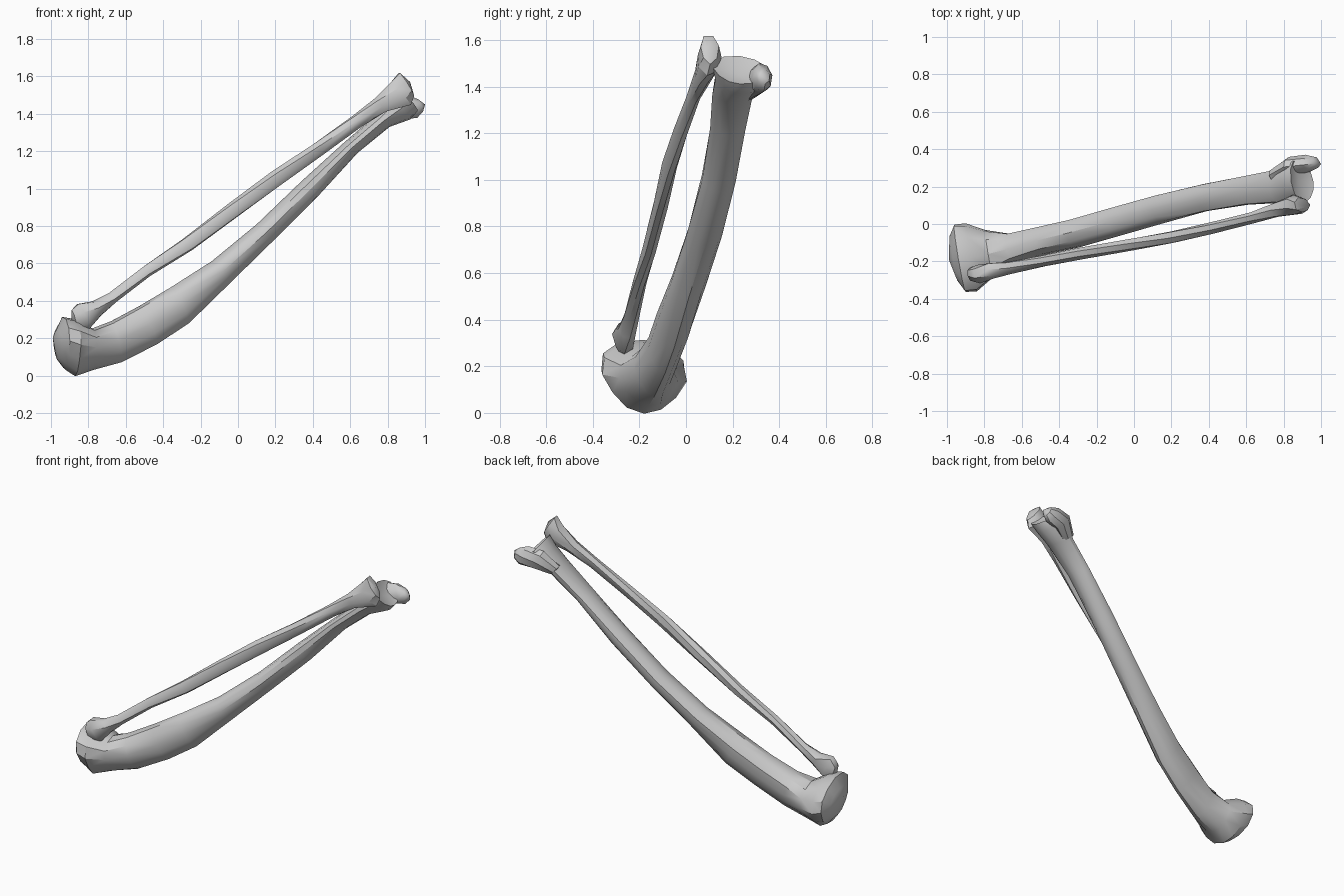
import bpy, bmesh, math, random
from mathutils import Vector

cube = bpy.data.objects.get("Cube")
if cube:
    bpy.data.objects.remove(cube, do_unlink=True)
random.seed(4)

bone = bpy.data.materials.new("bone_grey")
bone.use_nodes = True
bone_colour = (0.6, 0.6, 0.6, 1)
bone.diffuse_color = bone_colour
bone.node_tree.nodes["Principled BSDF"].inputs["Base Color"].default_value = bone_colour

ACROSS = Vector((-0.17, 1, -0.08))   # sideways direction of every ring


def make_bone(name, rings, sides, ridge, twist, rough, tips):
    """Loft rings given as (back x, back z, front x, front z, middle y, half width)."""
    bm = bmesh.new()
    loops = []
    for i, (bx, bz, fx, fz, y, half) in enumerate(rings):
        back, front = Vector((bx, y, bz)), Vector((fx, y, fz))
        middle, depth = (back + front) / 2, (back - front) / 2
        loop = []
        for k in range(sides):
            a = math.tau * k / sides + twist * i
            s, c = math.sin(a), math.cos(a)
            # narrower towards the front ridge
            width = half * c * (1 + ridge * s)
            p = middle + ACROSS * width + depth * s
            p += (p - middle) * random.uniform(-rough, rough)
            loop.append(bm.verts.new(p))
        loops.append(loop)
    for one, two in zip(loops, loops[1:]):
        for k in range(sides):
            n = (k + 1) % sides
            bm.faces.new((one[k], one[n], two[n], two[k]))
    # End caps fan out to a raised or sunken centre
    for loop, tip in zip((loops[0], loops[-1]), tips):
        centre = bm.verts.new(tip)
        for k in range(sides):
            bm.faces.new((loop[k], loop[(k + 1) % sides], centre))
    bmesh.ops.triangulate(bm, faces=[f for f in bm.faces if len(f.verts) > 3])
    bmesh.ops.recalc_face_normals(bm, faces=bm.faces)
    mesh = bpy.data.meshes.new(name)
    bm.to_mesh(mesh)
    bm.free()
    mesh.materials.append(bone)
    obj = bpy.data.objects.new(name, mesh)
    bpy.context.collection.objects.link(obj)
    bpy.ops.object.select_all(action='DESELECT')
    obj.select_set(True)
    bpy.context.view_layer.objects.active = obj
    bpy.ops.object.shade_smooth_by_angle(angle=math.radians(35))
    return obj


# Shin bone: broad knee end, ridged shaft, flared ankle end
make_bone("shin_bone", [
    (-.97, .25, -.96, .08, -.18, .12),
    (-.94, .31, -.92, .03, -.18, .18),
    (-.87, .30, -.87, .00, -.18, .18),
    (-.78, .25, -.77, .03, -.16, .125),
    (-.68, .29, -.62, .07, -.135, .085),
    (-.53, .37, -.43, .17, -.09, .075),
    (-.36, .47, -.26, .28, -.05, .075),
    (-.14, .61, -.05, .49, .01, .075),
    (.10, .81, .18, .71, .08, .075),
    (.34, 1.04, .42, .95, .14, .072),
    (.56, 1.24, .64, 1.19, .18, .075),
    (.72, 1.38, .81, 1.33, .20, .085),
    (.79, 1.47, .92, 1.37, .23, .105),
    (.84, 1.53, .96, 1.41, .23, .11),
], 12, .22, 0, .03, ((-.99, -.19, .2), (.88, .23, 1.45)))

# Inner ankle knob beside the hollow ankle joint
make_bone("inner_ankle_knob", [
    (.72, 1.40, .78, 1.34, .26, .035),
    (.80, 1.49, .88, 1.37, .31, .05),
    (.90, 1.50, .96, 1.38, .325, .045),
    (.96, 1.48, .99, 1.41, .33, .03),
], 8, 0, .1, .04, ((.74, .26, 1.37), (1, .32, 1.45)))

# Calf bone: thin twisted shaft with knobs at both ends
make_bone("calf_bone", [
    (-.89, .35, -.86, .25, -.27, .035),
    (-.86, .39, -.79, .25, -.265, .05),
    (-.78, .40, -.73, .32, -.25, .04),
    (-.69, .44, -.65, .39, -.235, .033),
    (-.51, .58, -.47, .53, -.20, .03),
    (-.30, .73, -.24, .67, -.155, .03),
    (-.05, .92, .02, .86, -.11, .032),
    (.18, 1.09, .23, 1.02, -.07, .032),
    (.40, 1.24, .45, 1.18, -.02, .03),
    (.61, 1.39, .66, 1.33, .035, .03),
    (.73, 1.48, .79, 1.41, .075, .04),
    (.81, 1.57, .92, 1.45, .10, .055),
    (.86, 1.62, .94, 1.50, .10, .04),
], 7, .1, .25, .08, ((-.89, -.27, .3), (.92, .09, 1.57)))
